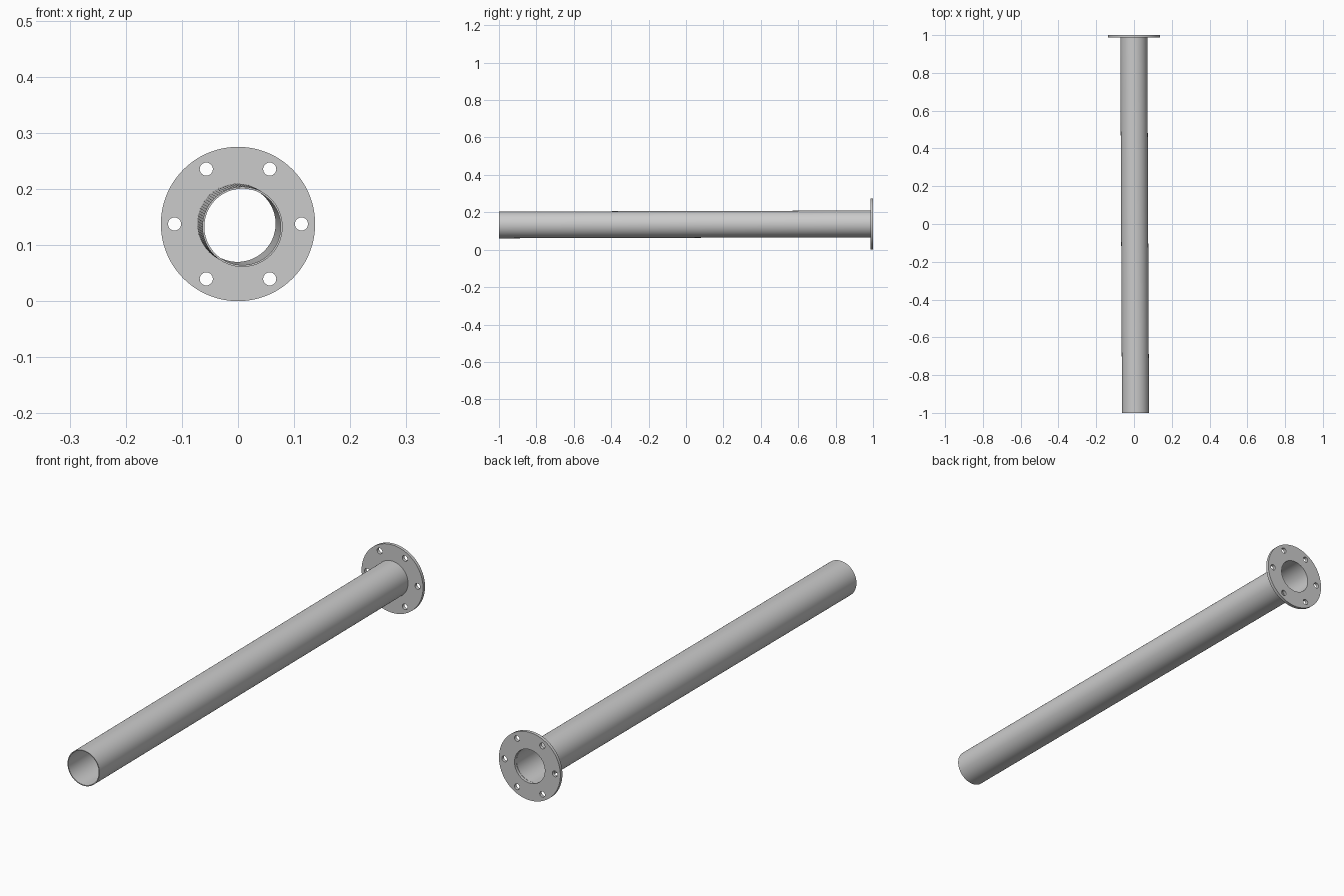
import bpy, bmesh, math
from mathutils import Vector

if "Cube" in bpy.data.objects:
    bpy.data.objects.remove(bpy.data.objects["Cube"])


def circle(x, y, r, n):
    return [(x + r * math.cos(2 * math.pi * i / n), y + r * math.sin(2 * math.pi * i / n)) for i in range(n)]


def extrude_profile(name, loops, start, end):
    """Fill nested outlines and extrude them from start to end."""
    start, end = Vector(start), Vector(end)
    axis = end - start
    curve = bpy.data.curves.new(name + "_profile", 'CURVE')
    curve.dimensions = '2D'
    curve.fill_mode = 'BOTH'
    curve.extrude = axis.length / 2
    for pts in loops:
        s = curve.splines.new('POLY')
        s.points.add(len(pts) - 1)
        for p, (x, y) in zip(s.points, pts):
            p.co = (x, y, 0, 1)
        s.use_cyclic_u = True
    temp = bpy.data.objects.new(name + "_temp", curve)
    bpy.context.collection.objects.link(temp)
    dg = bpy.context.evaluated_depsgraph_get()
    mesh = bpy.data.meshes.new_from_object(temp.evaluated_get(dg))
    bpy.data.objects.remove(temp)
    bpy.data.curves.remove(curve)

    # weld caps to walls and place along the axis
    bm = bmesh.new()
    bm.from_mesh(mesh)
    bmesh.ops.remove_doubles(bm, verts=bm.verts, dist=1e-5)
    bmesh.ops.recalc_face_normals(bm, faces=bm.faces)
    bm.to_mesh(mesh)
    bm.free()
    mesh.name = name
    obj = bpy.data.objects.new(name, mesh)
    bpy.context.collection.objects.link(obj)
    obj.location = (start + end) / 2
    obj.rotation_euler = axis.to_track_quat('Z', 'Y').to_euler()

    bpy.ops.object.select_all(action='DESELECT')
    obj.select_set(True)
    bpy.context.view_layer.objects.active = obj
    bpy.ops.object.shade_smooth_by_angle(angle=math.radians(30))
    return obj


R = 0.1375      # flange radius and centre height
FACE = 0.987    # front face of the flange

# flange: disc with a central bore and six bolt holes
bolts = [circle(0.113 * math.cos(k * math.pi / 3), 0.113 * math.sin(k * math.pi / 3), 0.0117, 32)
         for k in range(6)]
extrude_profile("flange", [circle(0, 0, R, 96), circle(0, 0, 0.068, 96)] + bolts,
                (0, FACE, R), (0, 1, R))

# pipe: thin-walled tube, very slightly out of line with the flange
extrude_profile("pipe", [circle(0, 0, 0.0715, 96), circle(0, 0, 0.068, 96)],
                (0.008, -0.9996, 0.1325), (-0.001, FACE + 0.001, 0.138))
